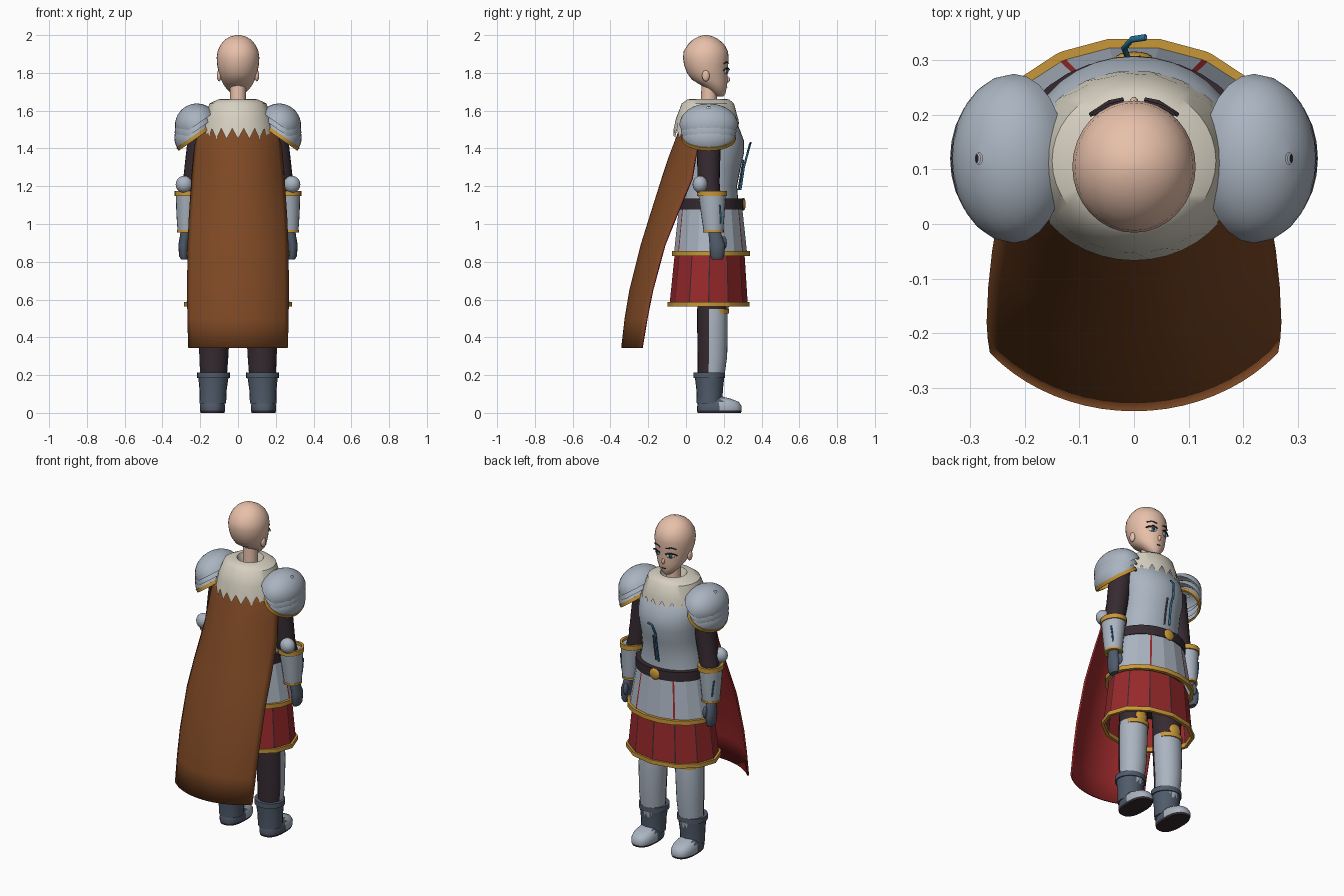
import bpy, bmesh, math
from mathutils import Matrix, Vector

if "Cube" in bpy.data.objects:
    bpy.data.objects.remove(bpy.data.objects["Cube"])


def mat(name, *rgb):
    m = bpy.data.materials.new(name)
    m.diffuse_color = (*rgb, 1)
    m.use_nodes = True
    m.node_tree.nodes["Principled BSDF"].inputs["Base Color"].default_value = m.diffuse_color
    return m


SILVER = mat("silver", .40, .455, .53)
BROWN = mat("brown", .21, .066, .018)
RED = mat("red", .32, .022, .024)
GOLD = mat("gold", .58, .31, .04)
DARK = mat("dark_cloth", .036, .023, .03)
CREAM = mat("cream_fur", .67, .63, .53)
SLATE = mat("slate", .08, .105, .145)
BLUE = mat("blue", .02, .16, .30)
SKIN = mat("skin", .82, .54, .41)
SIDES = ((1, "right"), (-1, "left"))


def finish(bm, name, mats, rule=None, smooth=True, M=None):
    """Turn a bmesh into an object, colouring faces by rule(centre)."""
    for f in bm.faces:
        if rule:
            f.material_index = rule(f.calc_center_median())
    me = bpy.data.meshes.new(name)
    bm.to_mesh(me)
    bm.free()
    ob = bpy.data.objects.new(name, me)
    bpy.context.collection.objects.link(ob)
    for m in mats:
        me.materials.append(m)
    if M:
        me.transform(M)
    if smooth:
        bpy.ops.object.select_all(action='DESELECT')
        ob.select_set(True)
        bpy.context.view_layer.objects.active = ob
        bpy.ops.object.shade_smooth_by_angle(angle=math.radians(40))
    return ob


def loft(name, mats, rings, angs=24, cap=True, p=1, rule=None, smooth=True, M=None, edit=None):
    """Skin elliptical rings (z, cx, cy, rx, ry)."""
    if isinstance(angs, int):
        angs = [360 * i / angs for i in range(angs)]
    bm = bmesh.new()
    rows = []
    for z, cx, cy, rx, ry in rings:
        row = []
        for a in angs:
            c, s = math.cos(math.radians(a)), math.sin(math.radians(a))
            c, s = math.copysign(abs(c) ** p, c), math.copysign(abs(s) ** p, s)
            row.append(bm.verts.new((cx + rx * c, cy + ry * s, z)))
        rows.append(row)
    if edit:
        edit(rows)
    n = len(angs)
    for a, b in zip(rows, rows[1:]):
        for j in range(n):
            k = (j + 1) % n
            bm.faces.new((a[j], a[k], b[k], b[j]))
    if cap:
        bm.faces.new(rows[0][::-1])
        bm.faces.new(rows[-1])
    bmesh.ops.remove_doubles(bm, verts=bm.verts, dist=1e-5)
    bmesh.ops.recalc_face_normals(bm, faces=bm.faces)
    return finish(bm, name, mats, rule, smooth, M)


def band(name, m, z0, z1, cx, cy, rx, ry, t=.012, angs=24, M=None):
    """Closed rim of thickness t around an ellipse."""
    lo, li = (z0, cx, cy, rx, ry), (z0, cx, cy, rx - t, ry - t)
    hi, ho = (z1, cx, cy, rx - t, ry - t), (z1, cx, cy, rx, ry)
    return loft(name, [m], [li, lo, ho, hi, li], angs, False, M=M)


def ball(name, m, loc, size, rz=0):
    bm = bmesh.new()
    bmesh.ops.create_uvsphere(bm, u_segments=16, v_segments=10, radius=1)
    return finish(bm, name, [m], M=Matrix.Translation(loc) @ Matrix.Rotation(rz, 4, 'Z')
                  @ Matrix.Diagonal((*size, 1)))


def tube(name, m, pts, r):
    cu = bpy.data.curves.new(name, 'CURVE')
    cu.dimensions = '3D'
    cu.bevel_depth, cu.bevel_resolution = r, 1
    sp = cu.splines.new('POLY')
    sp.points.add(len(pts) - 1)
    for q, co in zip(sp.points, pts):
        q.co = (*co, 1)
    cu.materials.append(m)
    ob = bpy.data.objects.new(name, cu)
    bpy.context.collection.objects.link(ob)


# Head and neck: (z, half width, back y, front y)
head = [(1.676, .016, .165, .198), (1.688, .034, .14, .208), (1.715, .06, .11, .214),
        (1.74, .078, .07, .218), (1.765, .09, .03, .22), (1.80, .102, .005, .221),
        (1.84, .11, -.01, .223), (1.88, .113, -.016, .226), (1.915, .108, -.012, .222),
        (1.95, .092, .01, .203), (1.975, .07, .035, .176), (1.992, .042, .066, .145),
        (2.0, .012, .095, .117)]
loft("head", [SKIN], [(z, 0, (b + f) / 2, w, (f - b) / 2) for z, w, b, f in head], 32)
loft("neck", [SKIN], [(1.56, 0, .12, .046, .046), (1.64, 0, .12, .042, .042),
                      (1.75, 0, .125, .042, .042)], 20)
ball("nose", SKIN, (0, .219, 1.765), (.009, .014, .017))
tube("mouth", DARK, [(-.014, .214, 1.722), (0, .217, 1.721), (.014, .214, 1.722)], .0025)

# Chestplate
loft("chestplate", [SILVER],
     [(1.09, 0, .125, .205, .155), (1.2, 0, .125, .182, .145), (1.3, 0, .14, .178, .15),
      (1.38, 0, .15, .186, .158), (1.44, 0, .15, .19, .157), (1.5, 0, .142, .19, .143),
      (1.56, 0, .13, .165, .115), (1.61, 0, .12, .1, .08)], 32)
tube("chest_inlay", BLUE, [(.022, .342, 1.43), (-.004, .338, 1.42), (-.018, .322, 1.36),
                           (-.012, .306, 1.30), (-.015, .288, 1.18)], .006)
tube("chest_groove", SLATE, [(.01, .304, 1.34), (.012, .29, 1.26), (.01, .277, 1.18)], .005)

# Fur collar with a ragged lower edge, longer at the back


def ragged(rows):
    for i, v in enumerate(rows[-1]):
        v.co.z += (.035 if i % 2 else -.02) + max(0, v.co.y - .1) * .25


loft("fur_collar", [CREAM],
     [(1.60, 0, .12, .05, .05), (1.662, 0, .12, .075, .075), (1.66, 0, .118, .105, .11),
      (1.638, 0, .116, .15, .138), (1.56, 0, .111, .178, .164), (1.47, 0, .107, .195, .174)],
     40, False, edit=ragged)

# Belt and buckle
band("belt", DARK, 1.078, 1.135, 0, .13, .22, .175, .03, 32)
ball("buckle", GOLD, (0, .304, 1.105), (.034, .012, .034))

# Armoured tunic with red slits, and panelled skirt with dark seams


def seams(step, off, half):
    return [a + d for a in range(off, 360 + off, step) for d in (-half, half)]


def seam_rule(step, off, half, cy, rx, ry):
    def rule(c):
        a = math.degrees(math.atan2((c.y - cy) / ry, c.x / rx)) - off
        return int(abs((a + step / 2) % step - step / 2) < half)
    return rule


t_angs = sorted(seams(60, 0, 1.3) + list(range(20, 360, 60)) + list(range(40, 360, 60)))
loft("tunic", [SILVER, RED],
     [(.84, 0, .13, .262, .197), (1.09, 0, .13, .215, .17)], t_angs, False,
     rule=seam_rule(60, 0, 1.5, .13, .262, .197), smooth=False)
band("tunic_hem", GOLD, .83, .856, 0, .132, .274, .21, .02, t_angs)
s_angs = seams(30, 0, .9)
loft("skirt", [RED, DARK],
     [(.575, 0, .12, .273, .207), (.84, 0, .125, .245, .185)], s_angs, False,
     rule=seam_rule(30, 0, 1.5, .12, .273, .207), smooth=False)
band("skirt_hem", GOLD, .563, .588, 0, .12, .285, .217, .018, s_angs)
loft("hips", [DARK], [(.72, 0, .13, .19, .12), (.9, 0, .13, .2, .14)])

# Cape: rows of (z, half width, centre y, edge y), brown outside and red inside
cape = [(1.55, .18, -.02, .08), (1.46, .225, -.052, .07), (1.36, .236, -.09, .05),
        (1.24, .247, -.13, .03), (1.05, .26, -.19, -.05), (.89, .267, -.24, -.115),
        (.65, .27, -.30, -.18), (.5, .268, -.325, -.21), (.345, .264, -.343, -.236)]
bm = bmesh.new()
grid, HALF = [], math.radians(50)
for z, w, yc, ye in cape:
    row = []
    for i in range(21):
        a = (i / 10 - 1) * HALF
        y = yc + (ye - yc) * (1 - math.cos(a)) / (1 - math.cos(HALF))
        row.append(bm.verts.new((w * math.sin(a) / math.sin(HALF), y, z)))
    grid.append(row)
for a, b in zip(grid, grid[1:]):
    for j in range(20):
        bm.faces.new((a[j], b[j], b[j + 1], a[j + 1]))
cape_ob = finish(bm, "cape", [BROWN, RED])
sol = cape_ob.modifiers.new("lining", 'SOLIDIFY')
sol.thickness, sol.offset = .01, -1
sol.material_offset = sol.material_offset_rim = 1

for s, side in SIDES:
    # Face details
    rz = -s * math.radians(24)
    ball(side + "_eye", CREAM, (s * .045, .213, 1.807), (.023, .006, .014), rz)
    ball(side + "_iris", BLUE, (s * .044, .217, 1.807), (.011, .006, .014), rz)
    ball(side + "_pupil", DARK, (s * .044, .220, 1.808), (.006, .005, .009), rz)
    tube(side + "_lash", DARK, [(s * .02, .228, 1.817), (s * .045, .223, 1.826),
                                (s * .068, .208, 1.82), (s * .08, .2, 1.812)], .004)
    tube(side + "_brow", DARK, [(s * .02, .224, 1.85), (s * .05, .216, 1.858),
                                (s * .075, .2, 1.85)], .003)
    ball(side + "_ear", SKIN, (s * .1, .105, 1.785), (.012, .02, .03))

    # Layered shoulder guard, tilted outward
    for name, drop, k in (("upper", 0, 1), ("middle", .035, .95), ("lower", .066, .91)):
        M = (Matrix.Translation((s * (.220 + drop * .2), .12, 1.525 - drop))
             @ Matrix.Rotation(s * math.radians(35), 4, 'Y'))
        dome = [(.112 * k * math.sin(t), 0, 0, .115 * k * math.cos(t), .155 * k * math.cos(t))
                for t in [math.radians(86 * i / 8) for i in range(9)]]
        loft(f"{side}_{name}_shoulder_plate", [SILVER], dome, 24, False, M=M)
    band(side + "_shoulder_rim", GOLD, -.012, .008, 0, 0, .108, .144, .01, 24, M)

    # Arm, elbow guard, gauntlet and hand
    loft(side + "_sleeve", [DARK], [(1.13, s * .255, .13, .055, .055), (1.22, s * .236, .12, .056, .058),
                                    (1.36, s * .215, .12, .062, .062),
                                    (1.5, s * .195, .12, .065, .065)], 20)
    ball(side + "_elbow_guard", SILVER, (s * .285, .075, 1.21), (.045, .04, .045))
    loft(side + "_gauntlet", [SILVER], [(.962, s * .272, .145, .048, .052), (1.05, s * .27, .142, .056, .062),
                                        (1.16, s * .265, .138, .065, .073)], 20)
    band(side + "_gauntlet_top_rim", GOLD, 1.148, 1.176, s * .265, .138, .07, .08, .015)
    band(side + "_gauntlet_end_rim", GOLD, .956, .968, s * .272, .145, .051, .055, .02)
    tube(side + "_gauntlet_inlay", BLUE, [(s * .318, .18, 1.1), (s * .312, .183, 1.05),
                                          (s * .306, .182, 1.0)], .005)
    loft(side + "_hand", [SLATE], [(.812, s * .285, .165, .016, .028), (.83, s * .288, .165, .024, .038),
                                   (.89, s * .288, .165, .028, .042), (.94, s * .28, .155, .027, .036),
                                   (.98, s * .275, .148, .026, .032)], 14)
    ball(side + "_thumb", SLATE, (s * .27, .2, .90), (.014, .016, .036))

    # Leg with an armoured front, knee guard
    loft(side + "_leg", [DARK, SILVER],
         [(.15, s * .13, .13, .068, .068), (.3, s * .128, .14, .077, .078),
          (.45, s * .125, .14, .082, .081), (.55, s * .122, .14, .082, .081),
          (.57, s * .122, .14, .08, .078), (.85, s * .115, .14, .09, .085)], 28,
         rule=lambda c: int(c.y > .122 and c.z < .56))
    loft(side + "_greave_rim", [GOLD], [(.525, s * .122, .165, .075, .063),
                                        (.55, s * .122, .165, .076, .064)], 20)
    ball(side + "_knee_guard", GOLD, (s * .122, .208, .575), (.04, .02, .04))

    # Boot
    loft(side + "_boot_shaft", [SLATE], [(.05, s * .133, .125, .07, .068), (.12, s * .132, .125, .072, .07),
                                         (.19, s * .13, .125, .08, .078)], 20)
    band(side + "_boot_cuff", SLATE, .185, .215, s * .13, .123, .087, .084, .02)
    loft(side + "_foot", [SLATE, SILVER, DARK],
         [(0, s * .135, .176, .062, .115), (.012, s * .135, .177, .066, .118),
          (.035, s * .135, .177, .067, .118), (.058, s * .135, .172, .062, .108),
          (.075, s * .135, .155, .052, .082), (.09, s * .135, .13, .04, .05)], 28, p=.8,
         rule=lambda c: 2 if c.z < .014 else int(c.y > .19))
